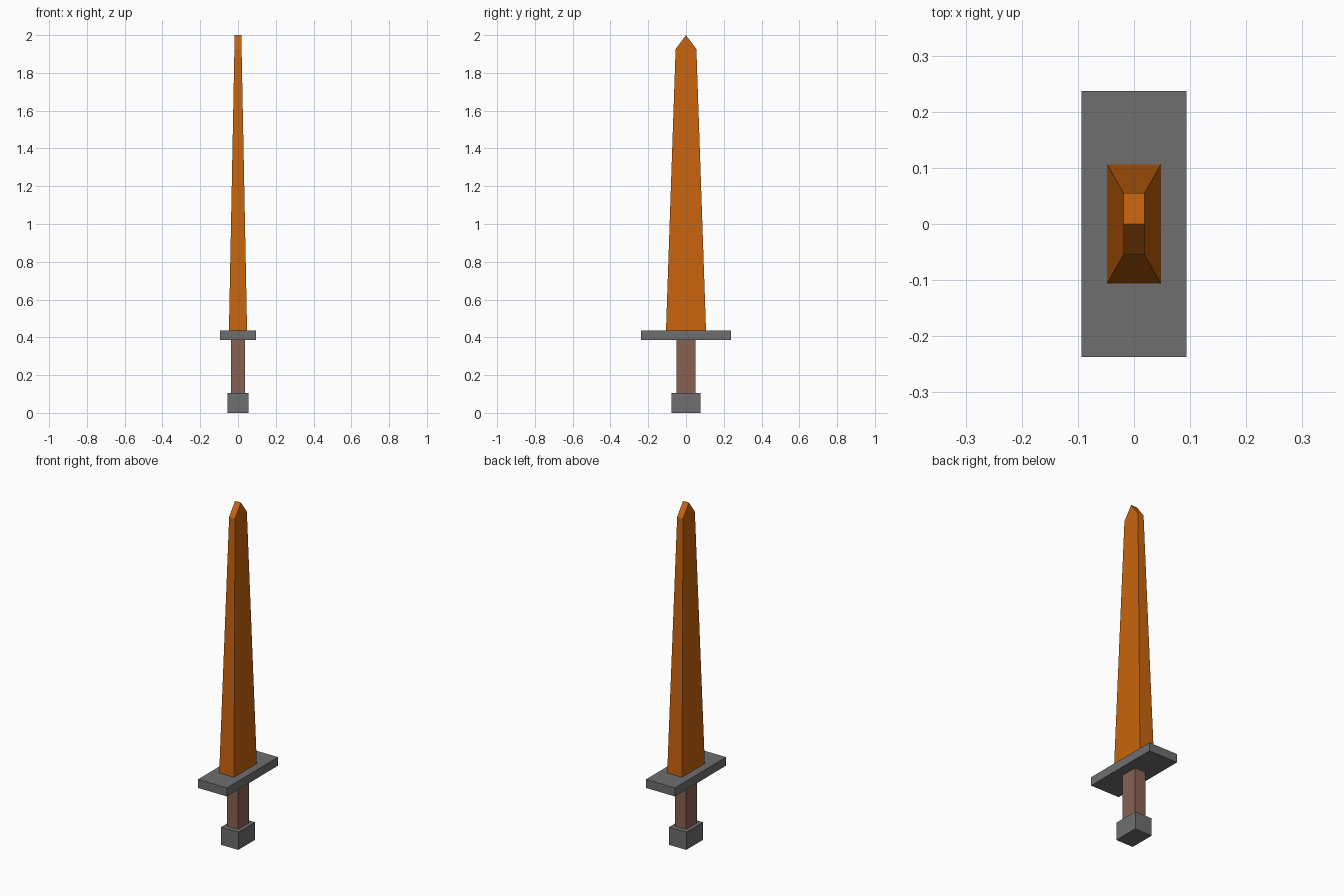
import bpy, bmesh

if "Cube" in bpy.data.objects:
    bpy.data.objects.remove(bpy.data.objects["Cube"])

def material(name, rgb):
    m = bpy.data.materials.new(name)
    m.diffuse_color = (*rgb, 1)
    m.use_nodes = True
    m.node_tree.nodes["Principled BSDF"].inputs["Base Color"].default_value = m.diffuse_color
    return m

grey = material("grey metal", (0.156, 0.156, 0.156))
brown = material("brown grip", (0.25, 0.12, 0.082))
orange = material("orange blade", (0.58, 0.127, 0.004))

def loft(name, sections, mat):
    """Stack rectangular sections (half x, half y, z) into a closed solid."""
    bm = bmesh.new()
    rings = [[bm.verts.new((sx * hx, sy * hy, z))
              for sx, sy in ((-1, -1), (1, -1), (1, 1), (-1, 1))]
             for hx, hy, z in sections]
    bm.faces.new(rings[0][::-1])
    bm.faces.new(rings[-1])
    for a, b in zip(rings, rings[1:]):
        for i in range(4):
            j = (i + 1) % 4
            bm.faces.new((a[i], a[j], b[j], b[i]))
    # zero-width sections collapse into a ridge
    bmesh.ops.remove_doubles(bm, verts=bm.verts, dist=1e-5)
    bmesh.ops.recalc_face_normals(bm, faces=bm.faces)
    me = bpy.data.meshes.new(name)
    bm.to_mesh(me)
    bm.free()
    me.materials.append(mat)
    ob = bpy.data.objects.new(name, me)
    bpy.context.collection.objects.link(ob)
    return ob

# Pommel, grip and crossguard
loft("pommel", [(0.056, 0.077, 0), (0.056, 0.077, 0.104)], grey)
loft("grip", [(0.036, 0.051, 0.104), (0.036, 0.051, 0.385)], brown)
loft("crossguard", [(0.094, 0.237, 0.385), (0.094, 0.237, 0.435)], grey)
# Tapered blade ending in a chisel ridge along x
loft("blade", [(0.048, 0.106, 0.435), (0.019, 0.055, 1.926), (0.019, 0, 2.0)], orange)
